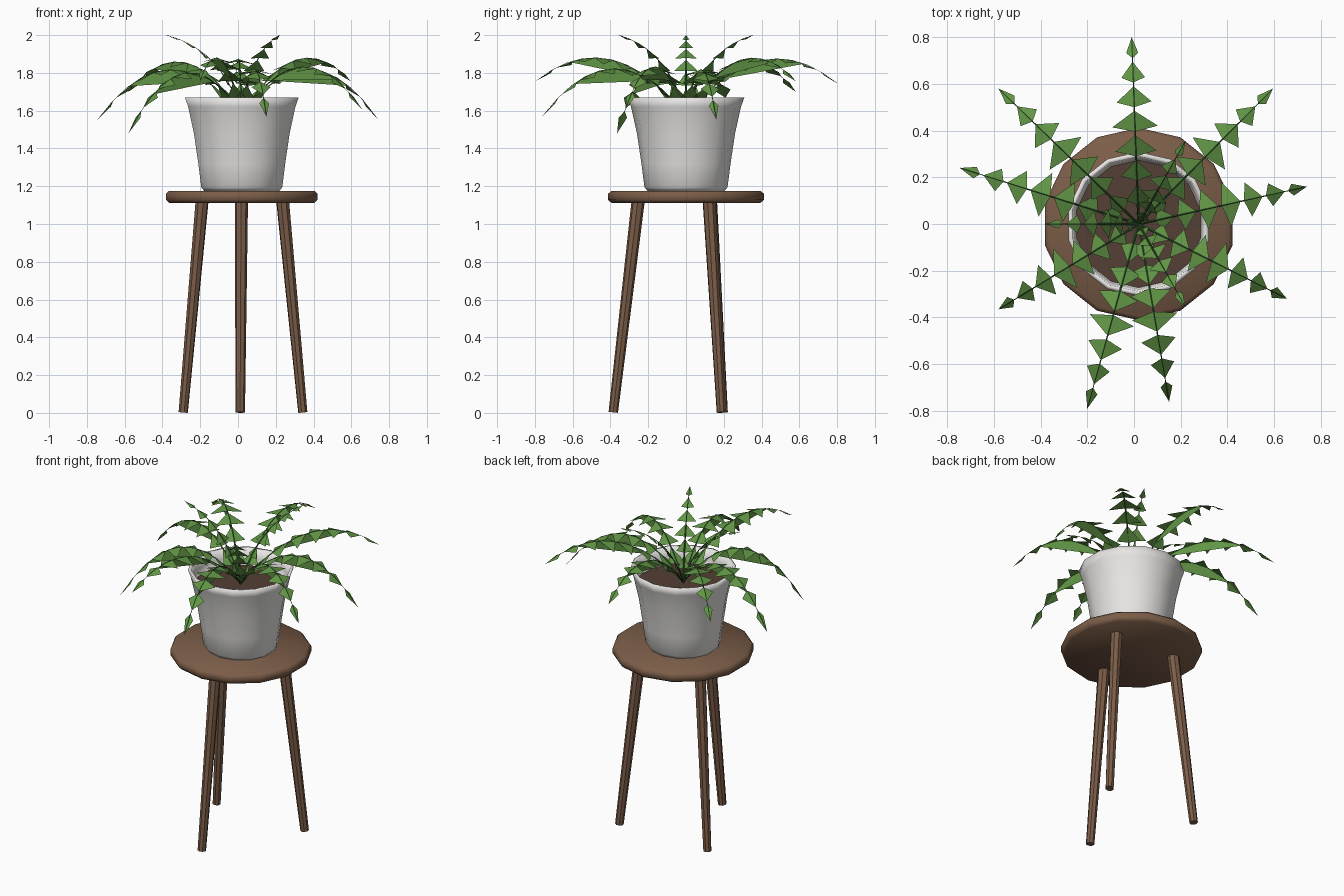
import bpy, bmesh, math
from mathutils import Vector

if "Cube" in bpy.data.objects:
    bpy.data.objects.remove(bpy.data.objects["Cube"])

CX = 0.02  # axis of stool, pot and plant


def material(name, rgb):
    m = bpy.data.materials.new(name)
    m.diffuse_color = (*rgb, 1)
    m.use_nodes = True
    m.node_tree.nodes["Principled BSDF"].inputs["Base Color"].default_value = m.diffuse_color
    return m


wood = material("wood", (0.20, 0.11, 0.065))
soil_brown = material("soil", (0.09, 0.05, 0.035))
white = material("ceramic", (0.80, 0.79, 0.77))
leaf_green = material("leaf", (0.12, 0.30, 0.06))
stem_green = material("stem", (0.04, 0.12, 0.03))


def finish(name, bm, mat, smooth=0):
    mesh = bpy.data.meshes.new(name)
    bm.to_mesh(mesh)
    bm.free()
    ob = bpy.data.objects.new(name, mesh)
    bpy.context.collection.objects.link(ob)
    mesh.materials.append(mat)
    if smooth:
        bpy.ops.object.select_all(action='DESELECT')
        ob.select_set(True)
        bpy.context.view_layer.objects.active = ob
        bpy.ops.object.shade_smooth_by_angle(angle=math.radians(smooth))
    return ob


def lathe(name, profile, mat, smooth, sides=14):
    """Closed turned shape from (radius, height) points, capped at both ends."""
    bm = bmesh.new()
    rings = []
    for r, z in profile:
        angles = [math.pi / 2 + 2 * math.pi * i / sides for i in range(sides)]
        rings.append([bm.verts.new((CX + r * math.cos(a), r * math.sin(a), z)) for a in angles])
    for a, b in zip(rings, rings[1:]):
        for i in range(sides):
            j = (i + 1) % sides
            bm.faces.new((a[i], a[j], b[j], b[i]))
    bm.faces.new(rings[0][::-1])
    bm.faces.new(rings[-1])
    return finish(name, bm, mat, smooth)


# Stool seat, pot with open rim, soil
lathe("seat", [(0.395, 1.112), (0.412, 1.128), (0.412, 1.16), (0.395, 1.176)], wood, 60)
lathe("pot", [(0.205, 1.176), (0.220, 1.195), (0.236, 1.32), (0.260, 1.48), (0.291, 1.62),
              (0.309, 1.67), (0.289, 1.67), (0.280, 1.61), (0.27, 1.55)], white, 120)
lathe("soil", [(0.265, 1.55), (0.275, 1.568)], soil_brown, 60)

# Three splayed, tapered legs: foot and top positions
legs = {"front_leg": ((0.012, -0.385), (0.018, -0.253)),
        "right_leg": ((0.343, 0.187), (0.236, 0.122)),
        "left_leg": ((-0.290, 0.197), (-0.190, 0.130))}
for name, (f, t) in legs.items():
    foot, top = Vector((*f, 0.003)), Vector((*t, 1.125))
    axis = top - foot
    bm = bmesh.new()
    bmesh.ops.create_cone(bm, cap_ends=True, segments=8, radius1=0.025, radius2=0.035,
                          depth=axis.length)
    bm.transform(axis.to_track_quat('Z', 'Y').to_matrix().to_4x4())
    bmesh.ops.translate(bm, verts=bm.verts, vec=(foot + top) / 2)
    finish(name, bm, wood)


def frond(name, tip, reach, peak, count, width, blade):
    """Arching stem with triangular leaflets on both sides."""
    root = Vector((CX, 0, 1.57))
    tip = Vector(tip)
    flat = Vector((tip.x - CX, tip.y, 0))
    mid = Vector((CX, 0, peak)) + flat * reach
    side = Vector((-flat.y, flat.x, 0)).normalized()

    def at(t):
        return root * (1 - t) ** 2 + mid * 2 * t * (1 - t) + tip * t * t

    # leaflets
    bm = bmesh.new()
    start = 0.08
    step = (1 - start) / count
    for i in range(count):
        t0 = start + step * (i + 0.15)
        a, b = at(t0), at(t0 + step * 0.85)
        w = width * min(1, 0.35 + 1.5 * t0) * min(1, (1 - t0) * 1.9 + 0.05)
        for s in (-1, 1):
            end = a.lerp(b, 0.25) + side * s * w - Vector((0, 0, 0.25 * w))
            verts = [bm.verts.new(p) for p in (a, b, end)]
            bm.faces.new(verts if s < 0 else verts[::-1])
    # narrow upright blade hanging under the arch of the stem
    if blade:
        bm.faces.new([bm.verts.new(at(0.25 + 0.53 * i / 8)) for i in range(9)])
    finish(name + "_leaflets", bm, leaf_green)

    # stem: tapered three-sided tube
    bm = bmesh.new()
    rings = []
    for i in range(11):
        r = 0.006 * (1 - 0.08 * i)
        p = at(i / 10)
        n = (at(i / 10 + 0.01) - p).normalized().cross(side)
        rings.append([bm.verts.new(p + r * q) for q in (side, n, -side)])
    for a, b in zip(rings, rings[1:]):
        for k in range(3):
            j = (k + 1) % 3
            bm.faces.new((a[k], a[j], b[j], b[k]))
    bmesh.ops.recalc_face_normals(bm, faces=bm.faces)
    finish(name + "_stem", bm, stem_green)


# Long drooping fronds
long_tips = [(0.74, 0.16, 1.555), (0.595, 0.58, 1.757), (-0.01, 0.80, 1.745),
             (-0.58, 0.58, 1.70), (-0.745, 0.24, 1.55), (-0.58, -0.365, 1.48),
             (-0.20, -0.79, 1.76), (0.15, -0.76, 1.57), (0.655, -0.32, 1.61)]
for i, tip in enumerate(long_tips):
    frond(f"long_frond_{i + 1}", tip, 0.5, 2.07, 7, 0.098, True)

# Short upright fronds
for i, deg in enumerate((60, 180, 300)):
    a = math.radians(deg)
    tip = (CX + 0.4 * math.cos(a), 0.41 * math.sin(a), 2.0)
    frond(f"short_frond_{i + 1}", tip, 0.25, 1.92, 6, 0.065, False)
